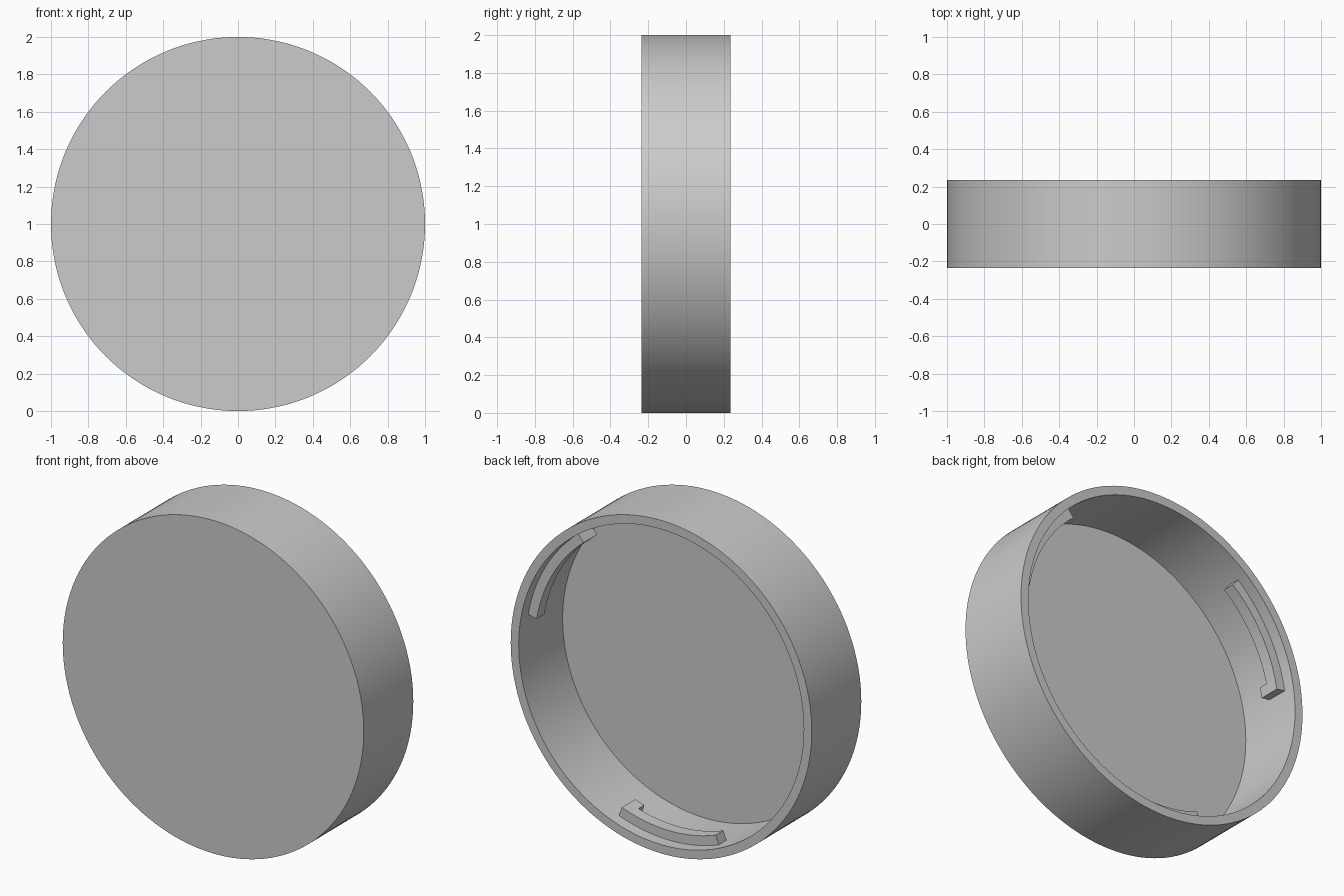
import bpy
import bmesh
from math import sin, cos, radians

cube = bpy.data.objects.get("Cube")
if cube:
    bpy.data.objects.remove(cube, do_unlink=True)

# Single grey plastic material
GREY = (0.6, 0.6, 0.6, 1.0)
grey = bpy.data.materials.new("grey_plastic")
grey.use_nodes = True
grey.diffuse_color = GREY
grey.node_tree.nodes["Principled BSDF"].inputs["Base Color"].default_value = GREY

# Main dimensions
HALF_DEPTH = 0.235
WALL = 0.053
BORE = 1 - WALL
FLOOR = -HALF_DEPTH + WALL


def sweep(name, profile, start, end, steps, closed_profile):
    """Sweep a (radius, y) profile around the y axis; angles run from the bottom towards +x."""
    full = end - start == 360
    bm = bmesh.new()
    rings = []
    for i in range(steps if full else steps + 1):
        a = radians(start + (end - start) * i / steps)
        rings.append([bm.verts.new((r * sin(a), y, 1 - r * cos(a))) for r, y in profile])
    pairs = list(zip(rings, rings[1:]))
    if full:
        pairs.append((rings[-1], rings[0]))
    count = len(profile)
    for r0, r1 in pairs:
        for j in range(count if closed_profile else count - 1):
            k = (j + 1) % count
            bm.faces.new((r0[j], r0[k], r1[k], r1[j]))
    if not full:
        bm.faces.new(rings[0])
        bm.faces.new(rings[-1])
    bmesh.ops.remove_doubles(bm, verts=bm.verts, dist=0.0001)
    bmesh.ops.recalc_face_normals(bm, faces=bm.faces)
    mesh = bpy.data.meshes.new(name)
    bm.to_mesh(mesh)
    bm.free()
    mesh.materials.append(grey)
    obj = bpy.data.objects.new(name, mesh)
    bpy.context.collection.objects.link(obj)
    bpy.ops.object.select_all(action='DESELECT')
    obj.select_set(True)
    bpy.context.view_layer.objects.active = obj
    bpy.ops.object.shade_smooth_by_angle(angle=radians(30))
    return obj


def box_profile(inner, outer, y0, y1):
    return [(inner, y0), (outer, y0), (outer, y1), (inner, y1)]


# Hollow cap: closed front disc, outer wall, rim and bore
sweep("cap_shell",
      [(0, -HALF_DEPTH), (1, -HALF_DEPTH), (1, HALF_DEPTH),
       (BORE, HALF_DEPTH), (BORE, FLOOR), (0, FLOOR)],
      0, 360, 144, False)

# Three bayonet lugs: a curved rail with a deeper stop at one end
LUG_TOP, RAIL_BACK, STOP_BACK = 0.163, 0.09, 0.035
LUG_INNER, LUG_OUTER = 0.89, BORE + 0.01
for n in range(3):
    mid = 120 * n
    sweep(f"lug_rail_{n + 1}", box_profile(LUG_INNER, LUG_OUTER, RAIL_BACK, LUG_TOP),
          mid - 20.5, mid + 20.5, 20, True)
    sweep(f"lug_stop_{n + 1}", box_profile(LUG_INNER, LUG_OUTER, STOP_BACK, RAIL_BACK),
          mid + 16.5, mid + 20.5, 2, True)
